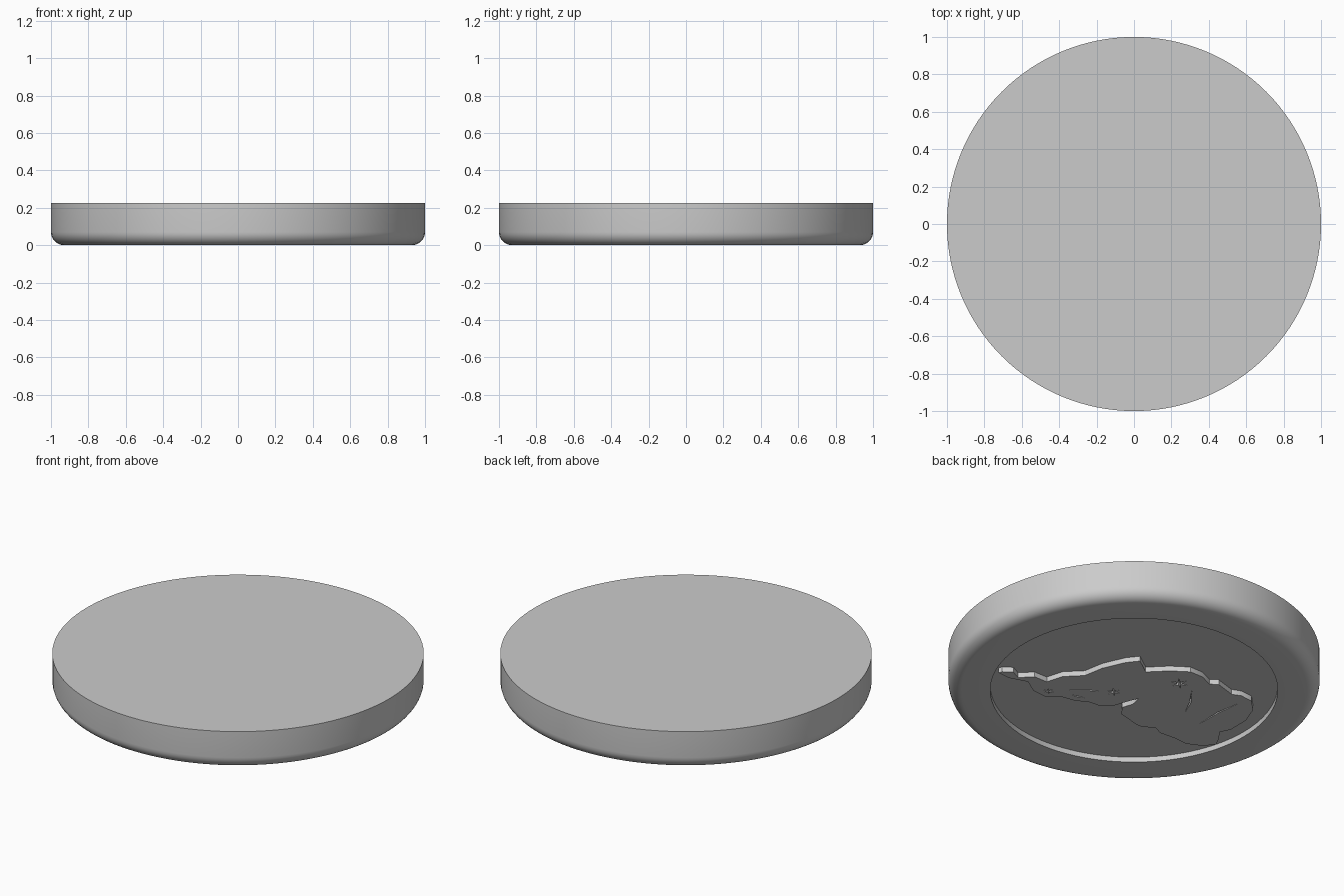
import bpy
import bmesh
import math
from mathutils import Vector

if "Cube" in bpy.data.objects:
    bpy.data.objects.remove(bpy.data.objects["Cube"])

HEIGHT = 0.225
FILLET = 0.07
RECESS_RADIUS = 0.774
RECESS_DEPTH = 0.03

grey = bpy.data.materials.new("light grey")
grey.use_nodes = True
grey.diffuse_color = (0.6, 0.6, 0.6, 1)
grey.node_tree.nodes["Principled BSDF"].inputs["Base Color"].default_value = (0.6, 0.6, 0.6, 1)


def finish(obj):
    """Give the object its colour and smooth its rounded sides."""
    bpy.ops.object.select_all(action="DESELECT")
    obj.select_set(True)
    bpy.context.view_layer.objects.active = obj
    if obj.type == "CURVE":
        bpy.ops.object.convert(target="MESH")
        obj = bpy.context.object
    obj.data.materials.clear()
    obj.data.materials.append(grey)
    bpy.ops.object.shade_smooth_by_angle(angle=math.radians(30))
    return obj


def lathe(name, profile, steps=128):
    """Spin a radius/height profile around the z axis."""
    bm = bmesh.new()
    verts = [bm.verts.new((r, 0, z)) for r, z in profile]
    edges = [bm.edges.new(pair) for pair in zip(verts, verts[1:])]
    bmesh.ops.spin(bm, geom=verts + edges, axis=(0, 0, 1), cent=(0, 0, 0),
                   angle=math.tau, steps=steps, use_duplicate=False)
    bmesh.ops.remove_doubles(bm, verts=bm.verts, dist=0.0001)
    bmesh.ops.recalc_face_normals(bm, faces=bm.faces)
    mesh = bpy.data.meshes.new(name)
    bm.to_mesh(mesh)
    bm.free()
    obj = bpy.data.objects.new(name, mesh)
    bpy.context.collection.objects.link(obj)
    return finish(obj)


def slit(points, width=0.9):
    """Closed tapering outline around a short engraved stroke."""
    pts = [Vector(p) for p in points]
    start, end = pts[0], pts[-1]
    side = Vector((start.y - end.y, end.x - start.x)).normalized() * width / 2
    return [start] + [p + side for p in pts[1:-1]] + [end] + [p - side for p in reversed(pts[1:-1])]


def star(cx, cy, radius, spikes=6):
    """Closed thin-spiked star outline."""
    outline = []
    for i in range(spikes * 2):
        r = radius if i % 2 == 0 else radius * 0.25
        angle = math.pi * i / spikes
        outline.append((cx + r * math.cos(angle), cy + r * math.sin(angle)))
    return outline


def to_underside(p):
    """Turn drawing units (hundredths, on the diagonal) into x and y."""
    a, b = p[0] / 100, p[1] / 100
    return (-a - b) / math.sqrt(2), (b - a) / math.sqrt(2)


# Disc with a rounded lower edge and a round recess in its underside
fillet = []
for i in range(9):
    t = math.pi / 2 * i / 8
    fillet.append((1 - FILLET + FILLET * math.cos(t), FILLET - FILLET * math.sin(t)))
lathe("disc", [(0, HEIGHT), (1, HEIGHT)] + fillet + [
    (RECESS_RADIUS, 0), (RECESS_RADIUS, RECESS_DEPTH), (0, RECESS_DEPTH)])

# Raised silhouette in the recess
outline = [
    (-31, 6), (-19, 8), (-19, 21), (-17, 32), (-11, 38), (-3, 41), (-2, 46), (9, 52),
    (11, 57), (17, 62), (27, 62), (38, 57), (47, 48), (49, 42), (56, 41), (62, 39),
    (63, 32), (60, 23), (54, 18), (47, 10), (41, 8), (40, 1), (37, -2), (30, -6),
    (25, -9), (18, -8), (15, -2), (9, 2), (12, -5), (16, -13), (15, -20), (10, -26),
    (9, -32), (4, -39), (3, -48), (-4, -54), (-14, -56), (-19, -66), (-25, -71),
    (-26, -69), (-25, -63), (-19, -61), (-19, -52), (-13, -46), (-18, -37),
    (-18, -25), (-25, -15), (-30, -2)]

# Engraved strokes and stars cut through the silhouette
cuts = [
    slit([(-3, -35), (-2, -24), (0, -18)]),
    slit([(19, 55), (28, 43), (40, 31)]),
    slit([(3, 31), (16, 29), (27, 25)]),
    slit([(6, -27), (4, -31), (2, -34)]),
    star(-5, 25, 5), star(1, -11, 4), star(-3, -46, 3)]

curve = bpy.data.curves.new("raised_silhouette", "CURVE")
curve.dimensions = "2D"
curve.fill_mode = "BOTH"
curve.extrude = RECESS_DEPTH / 2
for shape in [outline] + cuts:
    spline = curve.splines.new("POLY")
    spline.points.add(len(shape) - 1)
    for point, p in zip(spline.points, shape):
        point.co = (*to_underside(p), 0, 1)
    spline.use_cyclic_u = True
silhouette = bpy.data.objects.new("raised_silhouette", curve)
silhouette.location.z = RECESS_DEPTH / 2
bpy.context.collection.objects.link(silhouette)
finish(silhouette)
